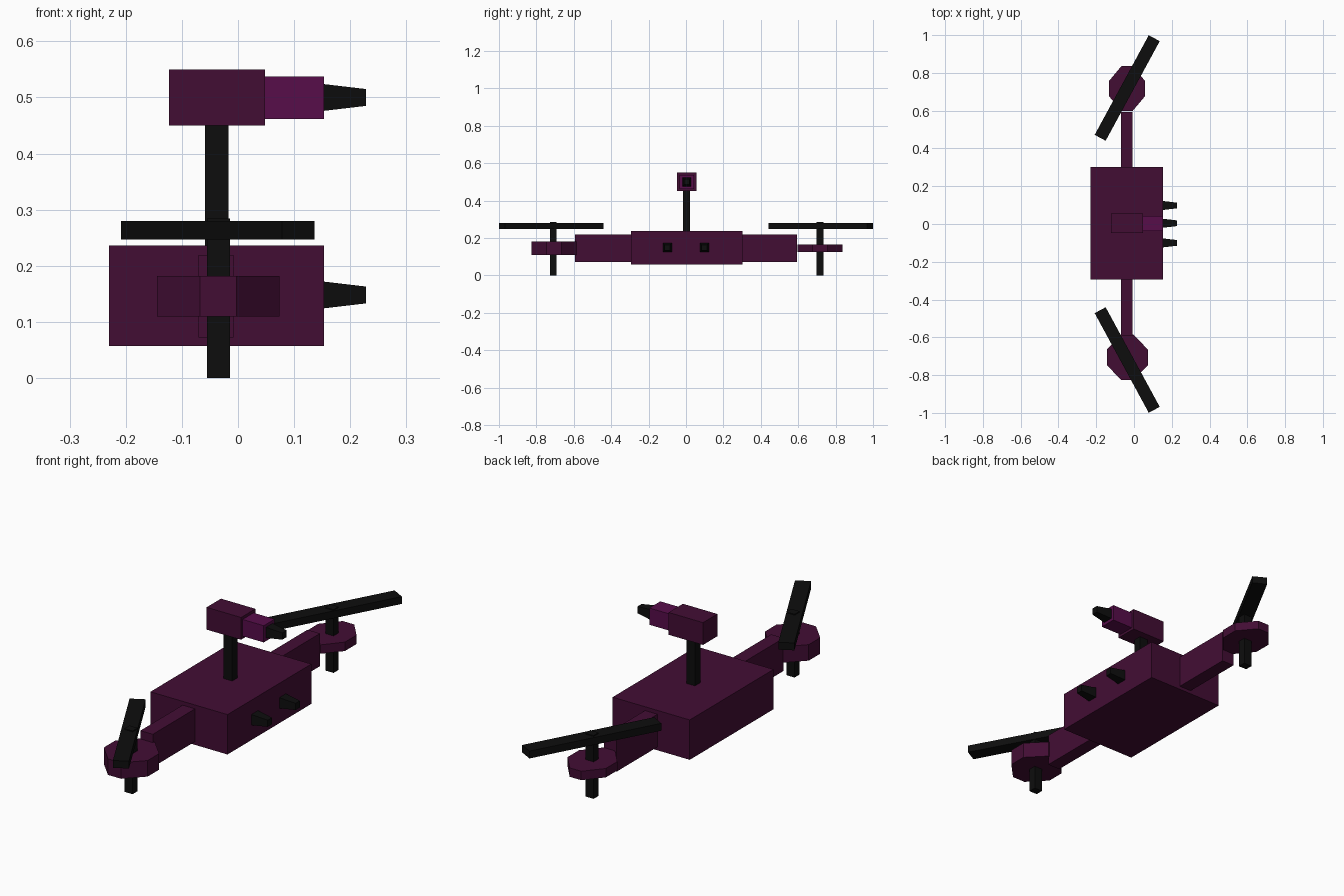
import bpy, bmesh, math
from mathutils import Matrix, Vector

if "Cube" in bpy.data.objects:
    bpy.data.objects.remove(bpy.data.objects["Cube"])


def material(name, rgb):
    m = bpy.data.materials.new(name)
    m.diffuse_color = (*rgb, 1)
    m.use_nodes = True
    m.node_tree.nodes["Principled BSDF"].inputs["Base Color"].default_value = m.diffuse_color
    return m


PURPLE = material("dark_purple", (0.055, 0.004, 0.034))
BRIGHT = material("bright_purple", (0.095, 0.004, 0.068))
BLACK = material("black", (0.004, 0.004, 0.004))


def finish(name, bm, mat):
    bmesh.ops.recalc_face_normals(bm, faces=bm.faces)
    mesh = bpy.data.meshes.new(name)
    bm.to_mesh(mesh)
    bm.free()
    mesh.materials.append(mat)
    ob = bpy.data.objects.new(name, mesh)
    bpy.context.collection.objects.link(ob)
    return ob


def box(name, lo, hi, mat):
    lo, hi = Vector(lo), Vector(hi)
    bm = bmesh.new()
    bmesh.ops.create_cube(bm, size=1, matrix=Matrix.Translation((lo + hi) / 2)
                          @ Matrix.Diagonal((*(hi - lo), 1)))
    return finish(name, bm, mat)


def barrel(name, y, z):
    # square barrel tapering towards +x
    bm = bmesh.new()
    bmesh.ops.create_cone(
        bm, cap_ends=True, segments=4, depth=0.085,
        radius1=0.025 * math.sqrt(2), radius2=0.015 * math.sqrt(2),
        matrix=Matrix.Translation((0.1855, y, z)) @ Matrix.Rotation(math.pi / 2, 4, 'Y')
        @ Matrix.Rotation(math.pi / 4, 4, 'Z'))
    return finish(name, bm, BLACK)


def hub(name, x, y, z, size):
    # eight-sided disc with flats on the axes
    outline = [(0.5, -0.17), (0.5, 0.17), (0.15, 0.5), (-0.15, 0.5),
               (-0.5, 0.17), (-0.5, -0.17), (-0.15, -0.5), (0.15, -0.5)]
    bm = bmesh.new()
    rings = [[bm.verts.new((x + u * size[0], y + v * size[1], z + s * size[2] / 2))
              for u, v in outline] for s in (-1, 1)]
    for ring in rings:
        bm.faces.new(ring)
    for i in range(8):
        j = (i + 1) % 8
        bm.faces.new((rings[0][i], rings[0][j], rings[1][j], rings[1][i]))
    return finish(name, bm, PURPLE)


# Body, mast and turret
box("body", (-0.23, -0.293, 0.057), (0.153, 0.302, 0.236), PURPLE)
box("mast", (-0.059, -0.017, 0.2), (-0.017, 0.021, 0.46), BLACK)
box("turret", (-0.123, -0.047, 0.45), (0.048, 0.055, 0.55), PURPLE)
box("turret_nose", (0.04, -0.036, 0.462), (0.153, 0.042, 0.537), BRIGHT)

# Barrels
barrel("turret_barrel", 0.004, 0.5)
barrel("front_body_barrel", -0.1, 0.148)
barrel("back_body_barrel", 0.098, 0.148)

# Hubs
hub("front_hub", -0.035, -0.706, 0.146, (0.218, 0.24, 0.072))
hub("back_hub", -0.037, 0.717, 0.146, (0.19, 0.24, 0.04))

# Arms, shafts and blades on both sides
for side, s, sy in (("front", -1, -0.71), ("back", 1, 0.716)):
    ya, yb = sorted((s * 0.28, s * 0.593))
    box(side + "_arm", (-0.07, ya, 0.072), (-0.008, yb, 0.219), PURPLE)
    box(side + "_shaft", (-0.055, sy - 0.018, 0), (-0.014, sy + 0.018, 0.284), BLACK)
    blade = box(side + "_blade", (-0.3, -0.033, -0.0165), (0.3, 0.033, 0.0165), BLACK)
    blade.location = (-0.036, s * 0.72, 0.2635)
    blade.rotation_euler.z = s * math.radians(61.5)
